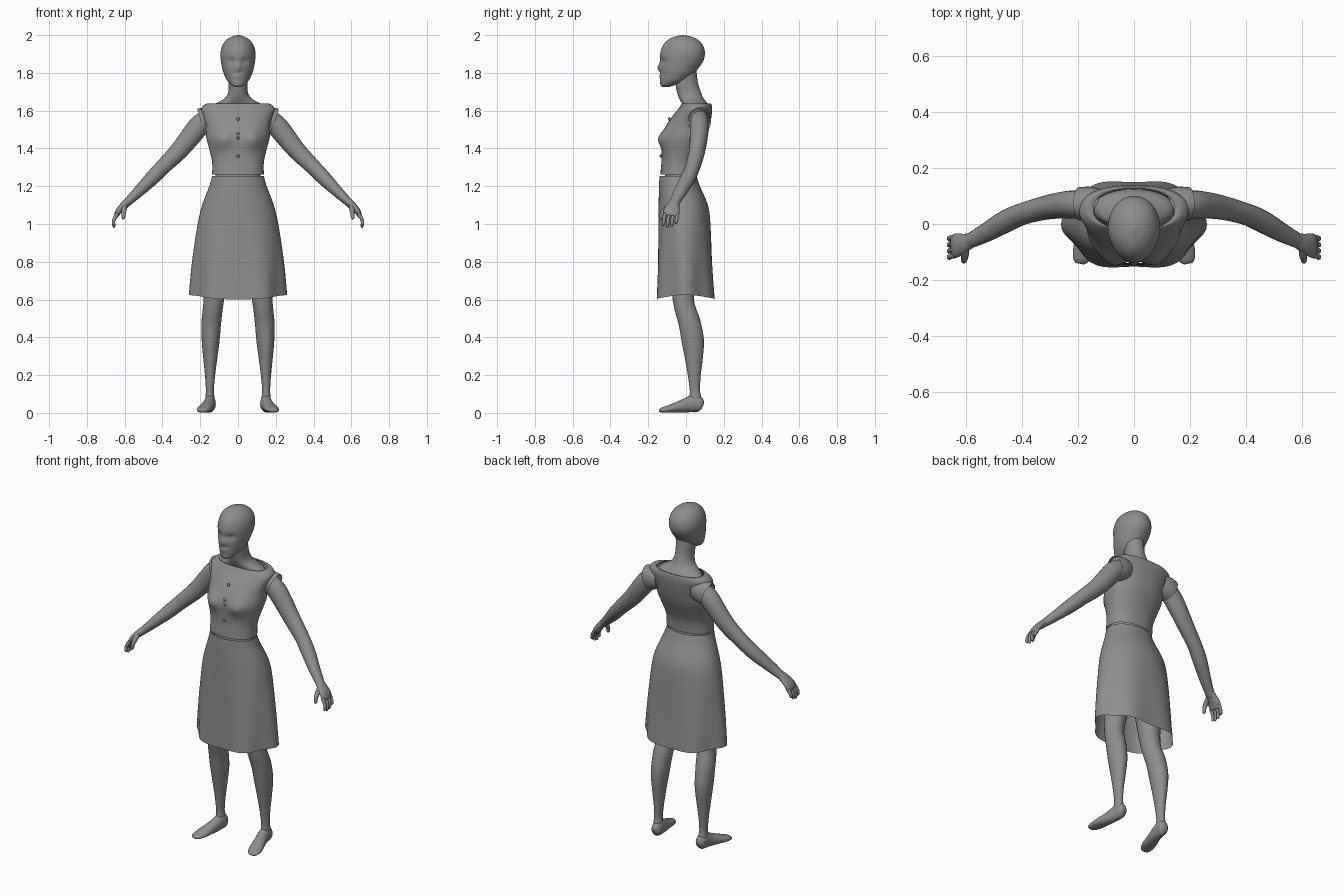
import bpy, math
from mathutils import Vector

grey = bpy.data.materials.new("plain_grey")
grey.diffuse_color = (0.27, 0.27, 0.27, 1)


def smooth_rows(rows, k=4):
    """Catmull-Rom interpolation through rows of numbers."""
    out = []
    for i in range(len(rows) - 1):
        p0, p1, p2 = rows[max(i - 1, 0)], rows[i], rows[i + 1]
        p3 = rows[min(i + 2, len(rows) - 1)]
        for s in range(k):
            t = s / k
            out.append([0.5 * (2 * b + (c - a) * t + (2 * a - 5 * b + 4 * c - d) * t * t
                               + (3 * b - a - 3 * c + d) * t ** 3)
                        for a, b, c, d in zip(p0, p1, p2, p3)])
    return out + [list(rows[-1])]


def skin(name, rings, caps=True, mirror=False):
    """Join rings of points into one smooth surface."""
    n = len(rings[0])
    verts = [p for r in rings for p in r]
    faces = [(i * n + j, i * n + (j + 1) % n, (i + 1) * n + (j + 1) % n, (i + 1) * n + j)
             for i in range(len(rings) - 1) for j in range(n)]
    if caps:
        faces.append(tuple(reversed(range(n))))
        faces.append(tuple(range(len(verts) - n, len(verts))))
    me = bpy.data.meshes.new(name)
    me.from_pydata(verts, [], faces)
    me.materials.append(grey)
    me.shade_smooth()
    ob = bpy.data.objects.new(name, me)
    bpy.context.collection.objects.link(ob)
    if mirror:
        ob.modifiers.new("Mirror", 'MIRROR')
    return ob


def stack(name, rows, e=2.0, n=48, caps=True, warp=None):
    """Level rings: (z, half width, front y, back y)."""
    rings = []
    for z, w, f, b in smooth_rows(rows):
        ring = []
        for j in range(n):
            t = 2 * math.pi * j / n
            c, s = math.cos(t), math.sin(t)
            p = (w * math.copysign(abs(c) ** (2 / e), c),
                 (f + b) / 2 + (b - f) / 2 * math.copysign(abs(s) ** (2 / e), s), z)
            ring.append(warp(*p, t) if warp else p)
        rings.append(ring)
    return skin(name, rings, caps)


def tube(name, rows, hint, n=20, caps=True, k=4):
    """Mirrored limb along a path: (x, y, z, radius along hint, other radius)."""
    rows = smooth_rows(rows, k)
    pts = [Vector(r[:3]) for r in rows]
    rings = []
    for i, r in enumerate(rows):
        d = (pts[min(i + 1, len(pts) - 1)] - pts[max(i - 1, 0)]).normalized()
        a = Vector(hint)
        a = (a - d * a.dot(d)).normalized()
        b = d.cross(a)
        rings.append([pts[i] + a * r[3] * math.cos(2 * math.pi * j / n)
                      + b * r[4] * math.sin(2 * math.pi * j / n) for j in range(n)])
    return skin(name, rings, caps, True)


def bump(u, v):
    return math.exp(-u * u - v * v)


# Head: narrow face with shallow eye sockets, nose and mouth
def face(x, y, z, t):
    if y < -0.03:
        x *= 1 - 0.12 * min(1, (-0.03 - y) / 0.1)
    if y < -0.06:
        y += 0.013 * bump((abs(x) - 0.035) / 0.022, (z - 1.862) / 0.016)
        y -= 0.014 * bump(x / 0.014, (z - 1.828) / 0.02)
        y += 0.004 * bump(x / 0.03, (z - 1.80) / 0.006)
        y -= 0.004 * bump(x / 0.025, (z - 1.783) / 0.012)
    return x, y, z


stack("head", [(1.724, .015, -.122, -.095), (1.735, .037, -.135, -.06), (1.76, .060, -.137, 0),
               (1.79, .074, -.137, .04), (1.82, .083, -.137, .062), (1.86, .090, -.138, .09),
               (1.90, .093, -.137, .10), (1.94, .085, -.125, .093), (1.97, .066, -.102, .07),
               (1.99, .038, -.066, .035), (2.0, .004, -.02, -.012)], e=2.1, warp=face)

# Body under the clothes, up to the neck
stack("body", [(.92, .12, -.07, .07), (1.05, .16, -.10, .10), (1.15, .14, -.10, .07),
               (1.25, .118, -.11, .035), (1.40, .13, -.10, .07), (1.50, .14, -.07, .11),
               (1.58, .15, -.025, .125), (1.625, .135, -.018, .120), (1.65, .095, -.028, .105),
               (1.67, .066, -.038, .090), (1.70, .052, -.048, .078), (1.74, .050, -.055, .065),
               (1.80, .052, -.05, .056), (1.84, .045, -.04, .05)])


# Bodice with bust, open at neck and waist
def bust(x, y, z, t):
    if y < 0:
        y -= 0.03 * bump((abs(x) - .08) / .05, (z - 1.45) / .05)
    return x, y, z


stack("bodice", [(1.262, .137, -.136, .052), (1.33, .137, -.130, .058), (1.40, .153, -.128, .085),
                 (1.46, .168, -.125, .110), (1.52, .170, -.105, .126), (1.57, .183, -.072, .135),
                 (1.61, .195, -.040, .138), (1.636, .170, -.022, .134), (1.634, .145, -.020, .126)],
      e=2.3, caps=False, warp=bust)

# Cap sleeves
tube("cap_sleeve", [(.12, .07, 1.56, .055, .060), (.16, .072, 1.553, .061, .068),
                    (.197, .072, 1.543, .059, .069)], (0, 1, 0), n=28, caps=False)

# Front buttons
for z, y in ((1.555, -.087), (1.48, -.124), (1.455, -.129), (1.36, -.131)):
    stack("button", [(z - .008, .001, y - .003, y), (z - .005, .007, y - .008, y + .004),
                     (z + .005, .007, y - .008, y + .004), (z + .008, .001, y - .003, y)], n=12)


# Flared skirt with soft folds and a wavy hem
def folds(x, y, z, t):
    k = min(1, max(0, (1.05 - z) / .44))
    f = 1 + .05 * k * math.cos(6 * t)
    return x * f, y * f, z + .012 * k * math.cos(2 * t)


stack("skirt", [(1.254, .137, -.140, .055), (1.20, .152, -.143, .074), (1.10, .190, -.145, .116),
                (1.0, .212, -.147, .130), (.80, .236, -.152, .142), (.612, .248, -.160, .157)][::-1],
      e=2.1, n=72, caps=False, warp=folds)

# Arms
tube("arm", [(.14, .07, 1.565, .045, .050), (.20, .070, 1.525, .050, .056),
             (.25, .068, 1.465, .048, .054), (.315, .058, 1.385, .043, .048),
             (.40, .035, 1.300, .039, .041), (.46, .008, 1.238, .040, .038),
             (.53, -.032, 1.168, .034, .029), (.585, -.060, 1.115, .027, .022),
             (.60, -.066, 1.10, .027, .020)], (0, 1, 0))

# Hands: palm, four fingers and thumb
tube("palm", [(.58, -.058, 1.12, .026, .021), (.605, -.068, 1.098, .034, .020),
              (.632, -.076, 1.068, .043, .017), (.645, -.080, 1.042, .040, .012)], (0, 1, 0))
for i, low in enumerate((.990, .980, .984, 1.0)):
    y = -.112 + .022 * i
    tube("finger", [(.638, y, 1.055, .010, .011), (.652, y - .003, 1.032, .0095, .010),
                    (.659, y - .006, 1.012, .009, .009), (.657, y - .008, low + .008, .008, .008),
                    (.655, y - .009, low, .003, .003)], (0, 1, 0), n=10, k=3)
tube("thumb", [(.60, -.085, 1.10, .013, .013), (.603, -.110, 1.078, .014, .013),
               (.605, -.127, 1.055, .011, .011), (.607, -.132, 1.032, .009, .009),
               (.608, -.133, 1.024, .003, .003)], (1, 0, 0), n=10, k=3)

# Legs
tube("leg", [(.085, 0, .98, .075, .085), (.105, -.010, .80, .072, .075),
             (.128, -.014, .60, .054, .056), (.141, .018, .48, .052, .058),
             (.145, .036, .38, .047, .059), (.147, .042, .28, .036, .046),
             (.148, .044, .20, .027, .034), (.149, .047, .12, .021, .027),
             (.149, .049, .085, .024, .031), (.149, .049, .04, .025, .032)], (1, 0, 0), n=24)

# Feet, turned slightly outward
tube("foot", [(.145, .088, .035, .018, .016), (.146, .076, .040, .037, .027),
              (.148, .045, .050, .047, .030), (.155, 0, .040, .038, .032),
              (.168, -.05, .029, .028, .036), (.180, -.095, .020, .019, .038),
              (.190, -.128, .014, .013, .028), (.193, -.141, .012, .005, .016)], (0, 0, 1))
